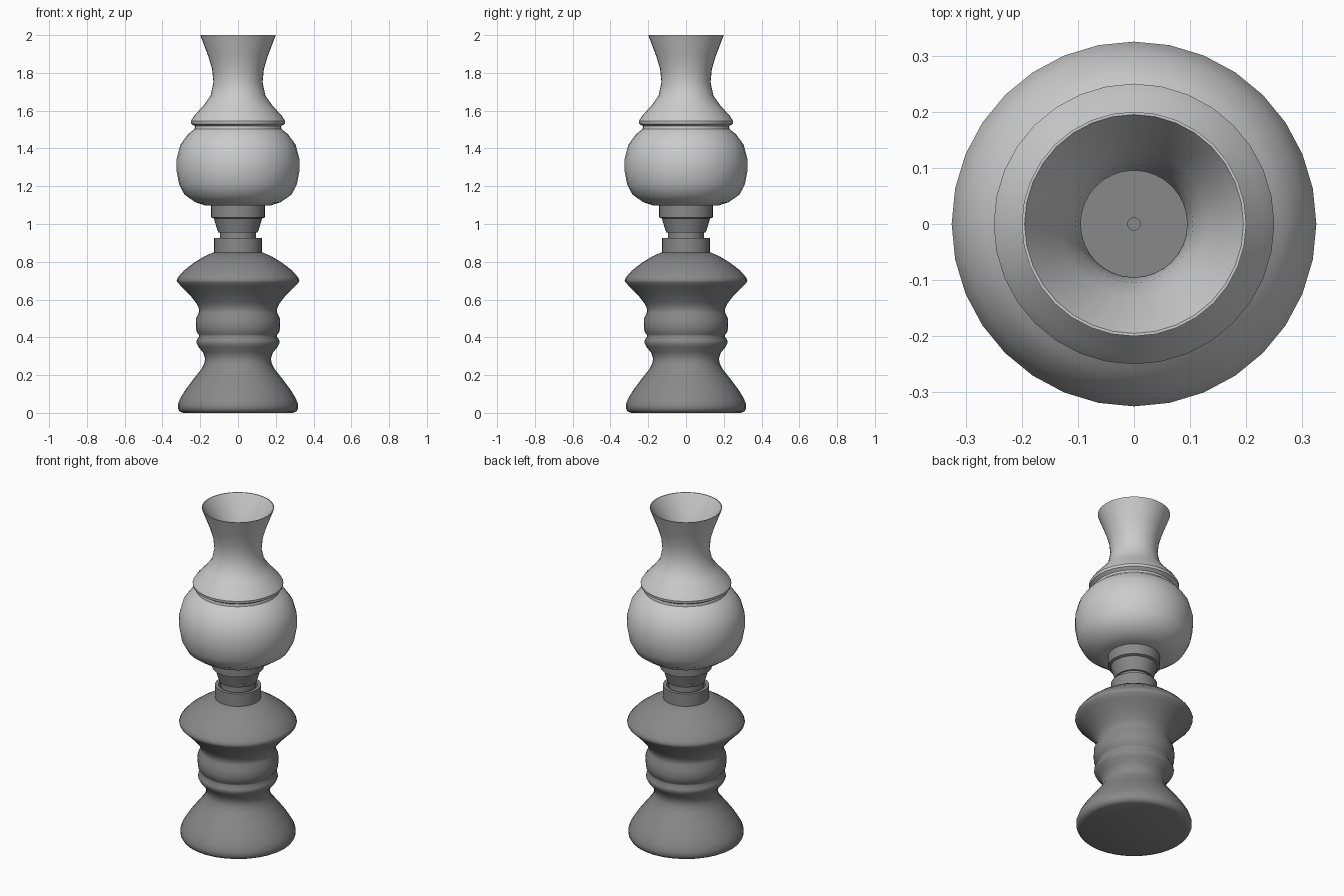
import bpy, bmesh, math

SEGMENTS = 32

metal = bpy.data.materials.new("dark_metal")
metal.diffuse_color = (0.25, 0.25, 0.25, 1)


def lathe(name, profile, material=None, angle=40):
    """Spin (radius, height) points round z; points with radius 0 become poles."""
    bm = bmesh.new()
    rings = []
    for r, z in profile:
        if r == 0:
            rings.append([bm.verts.new((0, 0, z))] * SEGMENTS)
        else:
            rings.append([bm.verts.new((r * math.cos(a), r * math.sin(a), z))
                          for a in (math.tau * i / SEGMENTS for i in range(SEGMENTS))])
    for low, high in zip(rings, rings[1:]):
        for i in range(SEGMENTS):
            j = (i + 1) % SEGMENTS
            corners = list(dict.fromkeys((low[i], low[j], high[j], high[i])))
            bm.faces.new(corners)
    bmesh.ops.recalc_face_normals(bm, faces=bm.faces)
    mesh = bpy.data.meshes.new(name)
    bm.to_mesh(mesh)
    bm.free()
    obj = bpy.data.objects.new(name, mesh)
    bpy.context.collection.objects.link(obj)
    if material:
        mesh.materials.append(material)
    bpy.ops.object.select_all(action='DESELECT')
    obj.select_set(True)
    bpy.context.view_layer.objects.active = obj
    bpy.ops.object.shade_smooth_by_angle(angle=math.radians(angle))
    return obj


# Turned foot, waist and oil reservoir
lathe("base", [
    (0, 0), (0.29, 0), (0.31, 0.008), (0.318, 0.025), (0.318, 0.045),
    (0.307, 0.075), (0.28, 0.12), (0.235, 0.18), (0.195, 0.23),
    (0.177, 0.265), (0.175, 0.29), (0.185, 0.32), (0.21, 0.35),
    (0.22, 0.37), (0.218, 0.385), (0.205, 0.405), (0.208, 0.415),
    (0.22, 0.43), (0.223, 0.46), (0.222, 0.5), (0.208, 0.53),
    (0.206, 0.55), (0.22, 0.58), (0.255, 0.625), (0.3, 0.67),
    (0.32, 0.69), (0.325, 0.702), (0.318, 0.718), (0.285, 0.755),
    (0.24, 0.79), (0.185, 0.825), (0.13, 0.85), (0, 0.855)], metal, 55)

# Collar with a shallow recess on top
lathe("collar", [
    (0, 0.84), (0.127, 0.84), (0.127, 0.925), (0.107, 0.925),
    (0.107, 0.9), (0, 0.9)], metal)

# Burner: short stem, flared cup and gallery ring
lathe("burner", [
    (0, 0.89), (0.095, 0.89), (0.095, 0.955), (0.105, 0.955),
    (0.128, 1.03), (0.143, 1.035), (0.143, 1.105), (0, 1.105)], metal)
lathe("wick", [(0, 1.1), (0.012, 1.1), (0.012, 1.14), (0, 1.14)], metal)

# Glass chimney: bulb, ridge and flared neck, with an inner wall
lathe("chimney", [
    (0.13, 1.097), (0.17, 1.097), (0.225, 1.115), (0.283, 1.155),
    (0.312, 1.21), (0.325, 1.28), (0.325, 1.345), (0.305, 1.42),
    (0.265, 1.475), (0.23, 1.503), (0.228, 1.518), (0.248, 1.53),
    (0.25, 1.545), (0.232, 1.573), (0.18, 1.63), (0.145, 1.68),
    (0.13, 1.75), (0.137, 1.82), (0.158, 1.89), (0.2, 2.0),
    (0.195, 2.0), (0.13, 1.89), (0.105, 1.82), (0.095, 1.75),
    (0.11, 1.67), (0.2, 1.55), (0.2, 1.49), (0.27, 1.41), (0.295, 1.34),
    (0.295, 1.28), (0.265, 1.18), (0.2, 1.135), (0.13, 1.12), (0.13, 1.097)],
    angle=40)
